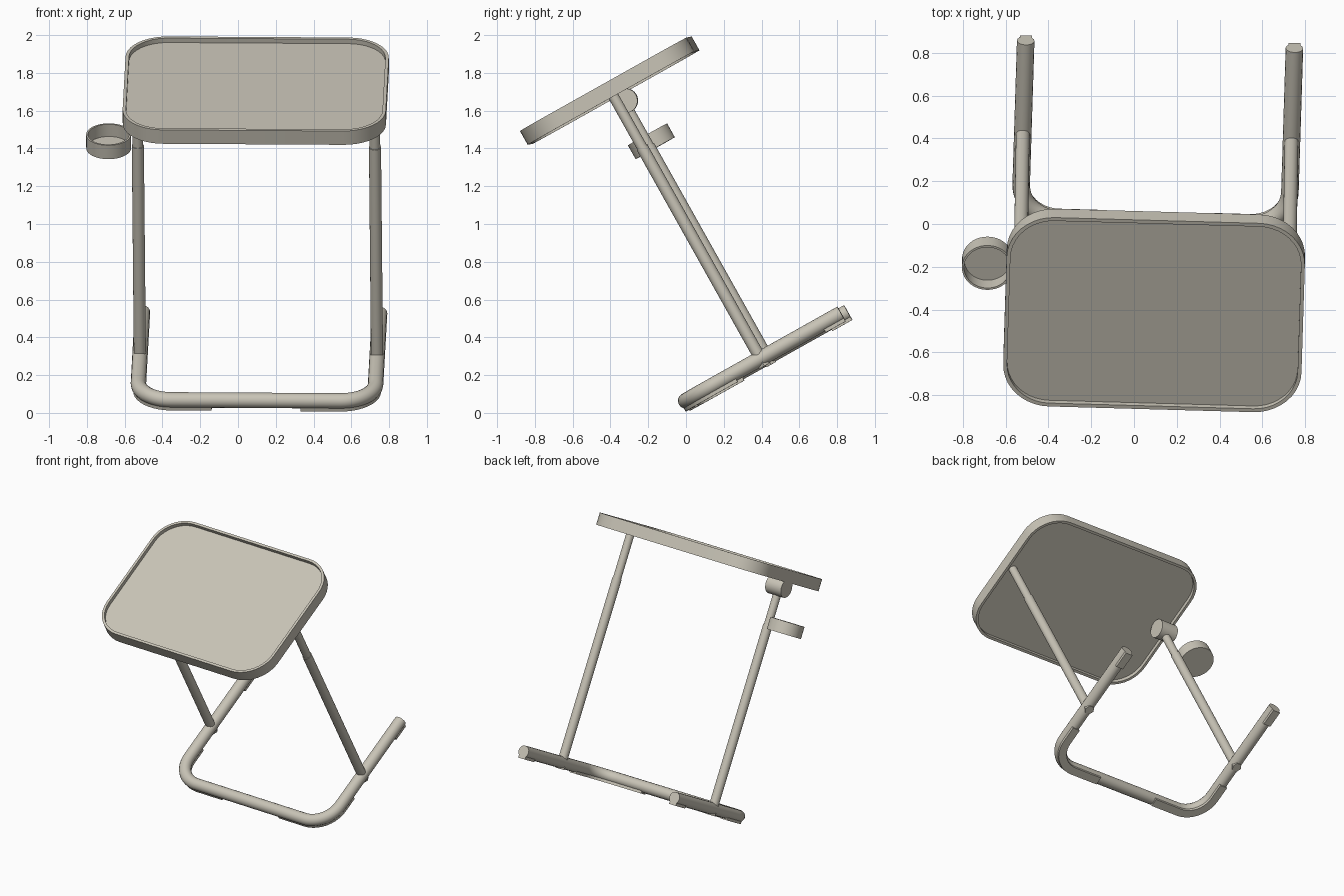
import bpy, bmesh, math
from mathutils import Matrix, Vector

cube = bpy.data.objects.get("Cube")
if cube:
    bpy.data.objects.remove(cube, do_unlink=True)

# Single warm grey paint
paint = bpy.data.materials.new("warm_grey")
paint.use_nodes = True
COLOR = (0.58, 0.55, 0.47, 1)
paint.diffuse_color = COLOR
paint.node_tree.nodes["Principled BSDF"].inputs["Base Color"].default_value = COLOR

# The whole table leans forward with a slight twist; parts use tray-centred coordinates
u = Vector((1, -0.028, -0.006)).normalized()
w = Vector((0, -0.489, 0.872))
w = (w - u * w.dot(u)).normalized()
v = w.cross(u)
LEAN = Matrix.Translation((0.094, -0.404, 1.706)) @ Matrix((u, v, w)).transposed().to_4x4()

POST_U, POST_V = 0.628, 0.02
BAR_V, END_V, BASE_W = -0.44, 0.51, -1.633
TUBE_R, BEND_R, PAD_W = 0.041, 0.18, -1.682


def finish(obj, local=Matrix.Identity(4)):
    obj.matrix_world = LEAN @ local
    obj.data.materials.clear()
    obj.data.materials.append(paint)
    bpy.ops.object.select_all(action='DESELECT')
    obj.select_set(True)
    bpy.context.view_layer.objects.active = obj
    bpy.ops.object.shade_smooth_by_angle(angle=math.radians(35))
    return obj


def stack(name, loops, local=Matrix.Identity(4)):
    """Skin a list of (outline, height) loops and cap both ends."""
    bm = bmesh.new()
    rings = [[bm.verts.new((x, y, h)) for x, y in pts] for pts, h in loops]
    n = len(rings[0])
    for low, high in zip(rings, rings[1:]):
        for i in range(n):
            j = (i + 1) % n
            bm.faces.new((low[i], low[j], high[j], high[i]))
    bm.faces.new(rings[0])
    bm.faces.new(rings[-1])
    bmesh.ops.recalc_face_normals(bm, faces=bm.faces)
    mesh = bpy.data.meshes.new(name)
    bm.to_mesh(mesh)
    bm.free()
    obj = bpy.data.objects.new(name, mesh)
    bpy.context.collection.objects.link(obj)
    return finish(obj, local)


def arc(cx, cy, r, start, end, steps=10):
    angles = [math.radians(start + (end - start) * i / steps) for i in range(steps + 1)]
    return [(cx + r * math.cos(a), cy + r * math.sin(a)) for a in angles]


def rounded_rect(hw, hd, r, inset=0):
    pts = []
    for k, (sx, sy) in enumerate(((1, 1), (-1, 1), (-1, -1), (1, -1))):
        pts += arc(sx * (hw - r), sy * (hd - r), r - inset, 90 * k, 90 * k + 90)
    return pts


def circle(r, sides=28):
    return arc(0, 0, r, 0, 360, sides)[:-1]


def rod(name, r, low, high, x, y, sides=28):
    return stack(name, [(circle(r, sides), low), (circle(r, sides), high)],
                 Matrix.Translation((x, y, 0)))


# Tray: thin floor inside a raised rim, recessed above and below
def tray_loop(inset):
    return rounded_rect(0.697, 0.506, 0.22, inset)


stack("tray", [(tray_loop(0.018), -0.015), (tray_loop(0.018), -0.042),
               (tray_loop(0), -0.042), (tray_loop(0), 0.042),
               (tray_loop(0.018), 0.042), (tray_loop(0.018), 0.015)])

# U-shaped floor tube
turn_v = BAR_V + BEND_R
right_bend = arc(-POST_U + BEND_R, turn_v, BEND_R, 180, 270, 14)
left_bend = [(-x, y) for x, y in reversed(right_bend)]
path = [(-POST_U, END_V)] + right_bend + left_bend + [(POST_U, END_V)]
curve = bpy.data.curves.new("base_tube", 'CURVE')
curve.dimensions = '3D'
curve.bevel_depth = TUBE_R
curve.bevel_resolution = 6
curve.use_fill_caps = True
spline = curve.splines.new('POLY')
spline.points.add(len(path) - 1)
for point, (x, y) in zip(spline.points, path):
    point.co = (x, y, BASE_W, 1)
base = bpy.data.objects.new("base_tube", curve)
bpy.context.collection.objects.link(base)
bpy.ops.object.select_all(action='DESELECT')
base.select_set(True)
bpy.context.view_layer.objects.active = base
bpy.ops.object.convert(target='MESH')
finish(bpy.context.view_layer.objects.active)

HALF = 0.028
for side, s in (("right", -1), ("left", 1)):
    # Telescoping post with its fixing under the floor tube
    rod(side + "_lower_post", 0.032, BASE_W, -0.35, s * POST_U, POST_V)
    rod(side + "_upper_post", 0.028, -0.36, -0.014, s * POST_U, POST_V)
    rod(side + "_post_fixing", 0.034, -1.678, BASE_W, s * POST_U, POST_V, 6)

    # Corner foot pad following the bend
    def pad_edge(offset):
        bend = arc(-POST_U + BEND_R, turn_v, BEND_R + offset, 180, 270)
        pts = [(-POST_U - offset, -0.145)] + bend + [(-0.235, BAR_V - offset)]
        return [(-s * x, y) for x, y in pts]

    outline = pad_edge(HALF) + pad_edge(-HALF)[::-1]
    stack(side + "_corner_pad", [(outline, PAD_W), (outline, PAD_W + 0.03)])

    # Short foot pad at the open end
    x = s * POST_U
    outline = [(x - HALF, 0.39), (x + HALF, 0.39), (x + HALF, END_V), (x - HALF, END_V)]
    stack(side + "_end_pad", [(outline, PAD_W), (outline, PAD_W + 0.03)])

# Tilt hub on top of the right post
stack("tilt_hub", [(circle(0.065), -0.065), (circle(0.065), 0.065)],
      Matrix.Translation((-POST_U, 0.03, -0.082)) @ Matrix.Rotation(math.pi / 2, 4, 'Y'))

# Cup holder: shallow cup clipped to the right post
stack("cup_holder", [(circle(0.119, 40), -0.042), (circle(0.119, 40), 0.042),
                     (circle(0.109, 40), 0.042), (circle(0.109, 40), -0.032)],
      Matrix.Translation((-0.783, 0.04, -0.335)))
